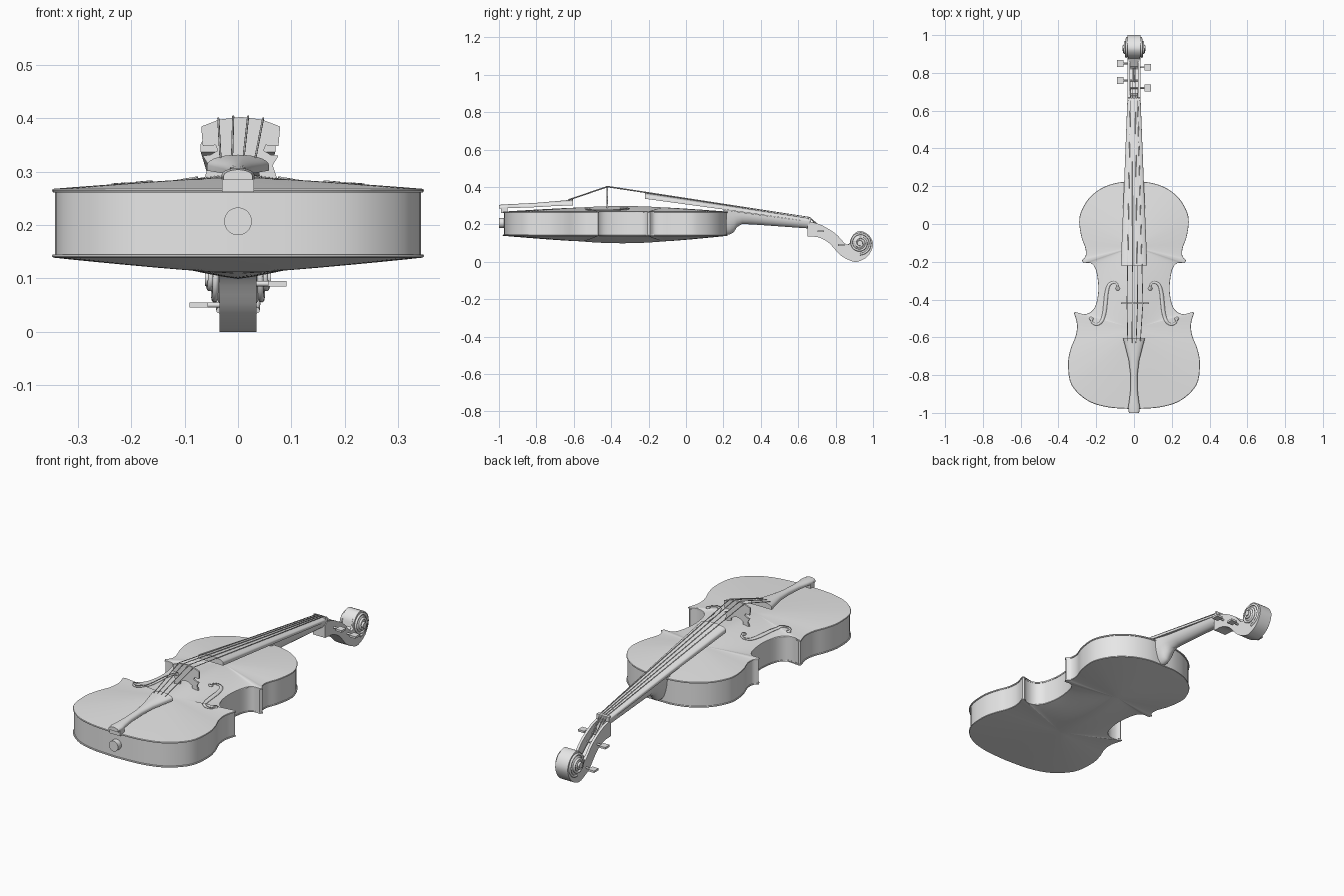
import bpy, bmesh, math
from mathutils import Vector
from mathutils.bvhtree import BVHTree

cube = bpy.data.objects.get("Cube")
if cube:
    bpy.data.objects.remove(cube, do_unlink=True)

grey = bpy.data.materials.new("plain_grey")
grey.use_nodes = True
grey.diffuse_color = (0.8, 0.8, 0.8, 1)
grey.node_tree.nodes["Principled BSDF"].inputs["Base Color"].default_value = (0.8, 0.8, 0.8, 1)
made = []


def finish(name, bm):
    bmesh.ops.recalc_face_normals(bm, faces=bm.faces[:])
    mesh = bpy.data.meshes.new(name)
    bm.to_mesh(mesh)
    bm.free()
    mesh.materials.append(grey)
    ob = bpy.data.objects.new(name, mesh)
    bpy.context.collection.objects.link(ob)
    made.append(ob)
    return ob


def spline(pts, n=4):
    """Smooth open path through the points."""
    p = [Vector(q) for q in pts]
    p = [2 * p[0] - p[1]] + p + [2 * p[-1] - p[-2]]
    out = []
    for a, b, c, d in zip(p, p[1:], p[2:], p[3:]):
        for i in range(n):
            t = i / n
            out.append(0.5 * (2 * b + (c - a) * t + (2 * a - 5 * b + 4 * c - d) * t * t
                              + (3 * b - a - 3 * c + d) * t ** 3))
    return out + [p[-2]]


def skin(name, rings, caps=True):
    """Join closed rings of points into a surface."""
    bm = bmesh.new()
    vs = [[bm.verts.new(p) for p in ring] for ring in rings]
    n = len(vs[0])
    for a, b in zip(vs, vs[1:]):
        for i in range(n):
            j = (i + 1) % n
            bm.faces.new((a[i], a[j], b[j], b[i]))
    if caps:
        bm.faces.new(vs[0])
        bm.faces.new(vs[-1])
    bmesh.ops.remove_doubles(bm, verts=bm.verts[:], dist=1e-5)
    bmesh.ops.dissolve_degenerate(bm, edges=bm.edges[:], dist=1e-6)
    return finish(name, bm)


def prism(name, pts, axis, lo, hi):
    put = (lambda p, d: (d, p[0], p[1])) if axis == "x" else (lambda p, d: (p[0], d, p[1]))
    return skin(name, [[put(p, d) for p in pts] for d in (lo, hi)])


def arch(name, sections, side, n=14):
    """Loft of arched sections: y, half width, flat z, crown z."""
    rings = []
    for y, w, z0, z1 in sections:
        h = z1 - z0
        ring = [(w, y, z0)]
        for i in range(n + 1):
            a = math.pi * i / n
            ring.append((w * math.cos(a), y, z0 + h * (side + (1 - side) * math.sin(a))))
        rings.append(ring + [(-w, y, z0)])
    return skin(name, rings)


def rod(name, pts, r):
    cu = bpy.data.curves.new(name, "CURVE")
    cu.dimensions = "3D"
    cu.bevel_depth = r
    cu.bevel_resolution = 2
    cu.use_fill_caps = True
    sp = cu.splines.new("POLY")
    sp.points.add(len(pts) - 1)
    for v, p in zip(sp.points, pts):
        v.co = (*p, 1)
    cu.materials.append(grey)
    bpy.context.collection.objects.link(bpy.data.objects.new(name, cu))


def disc(name, axis, centre, r0, r1, lo, hi, n=32):
    """Round peg or cone along x or y."""
    rings = []
    for r, d in ((r0, lo), (r1, hi)):
        ring = []
        for i in range(n):
            a = math.tau * i / n
            u, v = centre[0] + r * math.cos(a), centre[1] + r * math.sin(a)
            ring.append((d, u, v) if axis == "x" else (u, d, v))
        rings.append(ring)
    return skin(name, rings)


# Body outline: upper bout, waist and lower bout meet at sharp corners
upper = [(0, .222), (.08, .22), (.165, .193), (.235, .14), (.278, .07), (.29, .01),
         (.278, -.07), (.257, -.13), (.257, -.17), (.276, -.193)]
waist = [(.268, -.206), (.228, -.208), (.203, -.24), (.19, -.31), (.19, -.37),
         (.203, -.43), (.225, -.463), (.255, -.477), (.288, -.476), (.31, -.466)]
lower = [(.318, -.47), (.302, -.53), (.308, -.59), (.335, -.66), (.349, -.74),
         (.332, -.85), (.25, -.933), (.14, -.97), (0, -.98)]
half = spline(upper) + spline(waist) + spline(lower)
outline = half + [Vector((-p.x, p.y)) for p in half[-2:0:-1]]


def body_ring(s, z, rise=0):
    ring = []
    for p in outline:
        t = max(-.56, min(-.12, -.34 + (p.y + .34) * 1.7))
        crown = 1 - .25 * ((t + .34) / .22) ** 2
        ring.append((p.x * s, t + (p.y - t) * s, z + rise * crown * (1 - s ** 1.2)))
    return ring


def plate(name, inner, edge, rise):
    mid = (inner + edge) / 2
    rings = [body_ring(.95, inner), body_ring(.995, inner), body_ring(1, mid), body_ring(.995, edge)]
    rings += [body_ring(s, edge, rise) for s in (.9, .75, .6, .45, .3, .15, 0)]
    return skin(name, rings, caps=False)


skin("ribs", [body_ring(.985, .142), body_ring(.985, .265)], caps=False)
plate("back_plate", .145, .139, -.04)
top = plate("top_plate", .261, .268, .03)

# Sound holes: thin ribbons laid on the top plate
bm = bmesh.new()
bm.from_mesh(top.data)
tree = BVHTree.FromBMesh(bm)
bm.free()


def on_top(x, y, lift=.002):
    hit = tree.ray_cast(Vector((x, y, 1)), Vector((0, 0, -1)))[0]
    return (x, y, (hit.z if hit else .28) + lift)


hole = spline([(.086, -.342), (.09, -.318), (.11, -.309), (.134, -.325), (.146, -.37), (.151, -.42),
               (.158, -.475), (.173, -.517), (.197, -.532), (.22, -.523), (.226, -.502)], 5)
for side, tag in ((1, "left"), (-1, "right")):
    bm = bmesh.new()
    prev = None
    last = len(hole) - 1
    for i, p in enumerate(hole):
        d = (hole[min(i + 1, last)] - hole[max(i - 1, 0)]).normalized()
        w = .004 + .006 * math.sin(math.pi * i / last) ** 2
        row = [bm.verts.new(on_top(side * (p.x + k * d.y * w), p.y - k * d.x * w)) for k in (-1, 1)]
        if prev:
            bm.faces.new((prev[0], prev[1], row[1], row[0]))
        prev = row
    for c in (hole[0], hole[-1]):
        bm.faces.new([bm.verts.new(on_top(side * c.x + .011 * math.cos(a), c.y + .011 * math.sin(a)))
                      for a in (math.tau * k / 16 for k in range(16))])
    ob = finish(tag + "_sound_hole", bm)
    mod = ob.modifiers.new("thickness", "SOLIDIFY")
    mod.thickness = .003
    mod.offset = 0

# Neck with heel, fingerboard, nut
arch("neck", [(.2, .05, .278, .145), (.232, .046, .274, .145), (.255, .042, .271, .158),
              (.272, .04, .268, .185), (.3, .038, .264, .202), (.35, .037, .257, .2),
              (.66, .033, .215, .178)], 0)
arch("fingerboard", [(-.22, .07, .337, .37), (.22, .052, .277, .302), (.66, .035, .215, .233)], .45)
prism("nut", [(.655, .215), (.668, .212), (.668, .236), (.655, .239)], "x", -.034, .034)

# Tailpiece and end button
arch("tailpiece", [(-.605, .058, .302, .332), (-.65, .046, .3, .328), (-.72, .028, .297, .322),
                   (-.8, .018, .292, .315), (-.88, .019, .289, .311), (-.94, .026, .287, .308),
                   (-.97, .031, .286, .307), (-1, .027, .285, .304)], .35)
disc("end_button", "y", (0, .207), .026, .026, -1, -.96)
prism("tail_saddle", [(-.99, .262), (-.955, .262), (-.955, .29), (-.99, .29)], "x", -.03, .03)

# Bridge with side notches and two feet
bridge = [(0, .403), (.04, .398), (.074, .385), (.071, .348), (.047, .35), (.043, .34), (.056, .332),
          (.071, .33), (.06, .312), (.068, .288), (.036, .288), (.033, .306), (.015, .317)]
mirrored = [(-x, z) for x, z in bridge[:0:-1]]
prism("bridge", [(x + .005, z) for x, z in bridge + [(0, .32)] + mirrored], "y", -.424, -.416)

# Pegbox and scroll: two cheeks around a hollowed core
under = [(.65, .2), (.65, .136), (.71, .13), (.765, .1), (.82, .04), (.87, .01), (.915, 0),
         (.972, .03), (1, .09), (.98, .14), (.93, .165), (.89, .14), (.877, .1)]
over = [(.853, .095), (.8, .15), (.727, .195), (.67, .214)]
hollow = [(.85, .085), (.82, .07), (.76, .125), (.69, .16), (.68, .205)]
cheek = under[:1] + spline(under[1:] + over)
for side, tag in ((1, "left"), (-1, "right")):
    prism(tag + "_pegbox_cheek", cheek, "x", side * .022, side * .035)
    disc(tag + "_scroll_cone", "x", (.93, .1), .054, .02, side * .03, side * .052)
    disc(tag + "_scroll_eye", "x", (.93, .1), .016, .014, side * .05, side * .062)
    spiral = []
    for i in range(61):
        t = i / 60
        a = -math.pi / 2 + t * 2.2 * math.tau
        r = .06 - .046 * t
        spiral.append((side * (.035 + .02 * t), .93 + r * math.cos(a), .1 + r * math.sin(a)))
    rod(tag + "_scroll_spiral", spiral, .006)
prism("pegbox_core", under[:1] + spline(under[1:]) + hollow, "x", -.023, .023)

# Tuning pegs
pegs = [(-1, .76, .135), (-1, .85, .05), (1, .83, .09), (1, .72, .163)]
for i, (side, y, z) in enumerate(pegs):
    rod(f"peg_shaft_{i + 1}", [(-side * .03, y, z), (side * .06, y, z)], .005)
    head = [(y - .018, z - .005), (y + .018, z - .005), (y + .018, z + .005), (y - .018, z + .005)]
    prism(f"peg_head_{i + 1}", head, "x", side * .056, side * .091)

# Strings from tailpiece over bridge and nut to the pegs
for i, (side, y, z) in enumerate(pegs):
    k = i - 1.5
    arc = .004 * (2.25 - k * k) / 2
    rod(f"string_{i + 1}", [(.022 * k, -.63, .328 + arc), (.005 + .028 * k, -.42, .4 + arc),
                            (.013 * k, .66, .238), (.011 * k, y, z + .005)], .002)

# Smooth shading with sharp edges kept
bpy.ops.object.select_all(action="DESELECT")
for ob in made:
    ob.select_set(True)
bpy.context.view_layer.objects.active = made[0]
bpy.ops.object.shade_smooth_by_angle(angle=math.radians(32))
